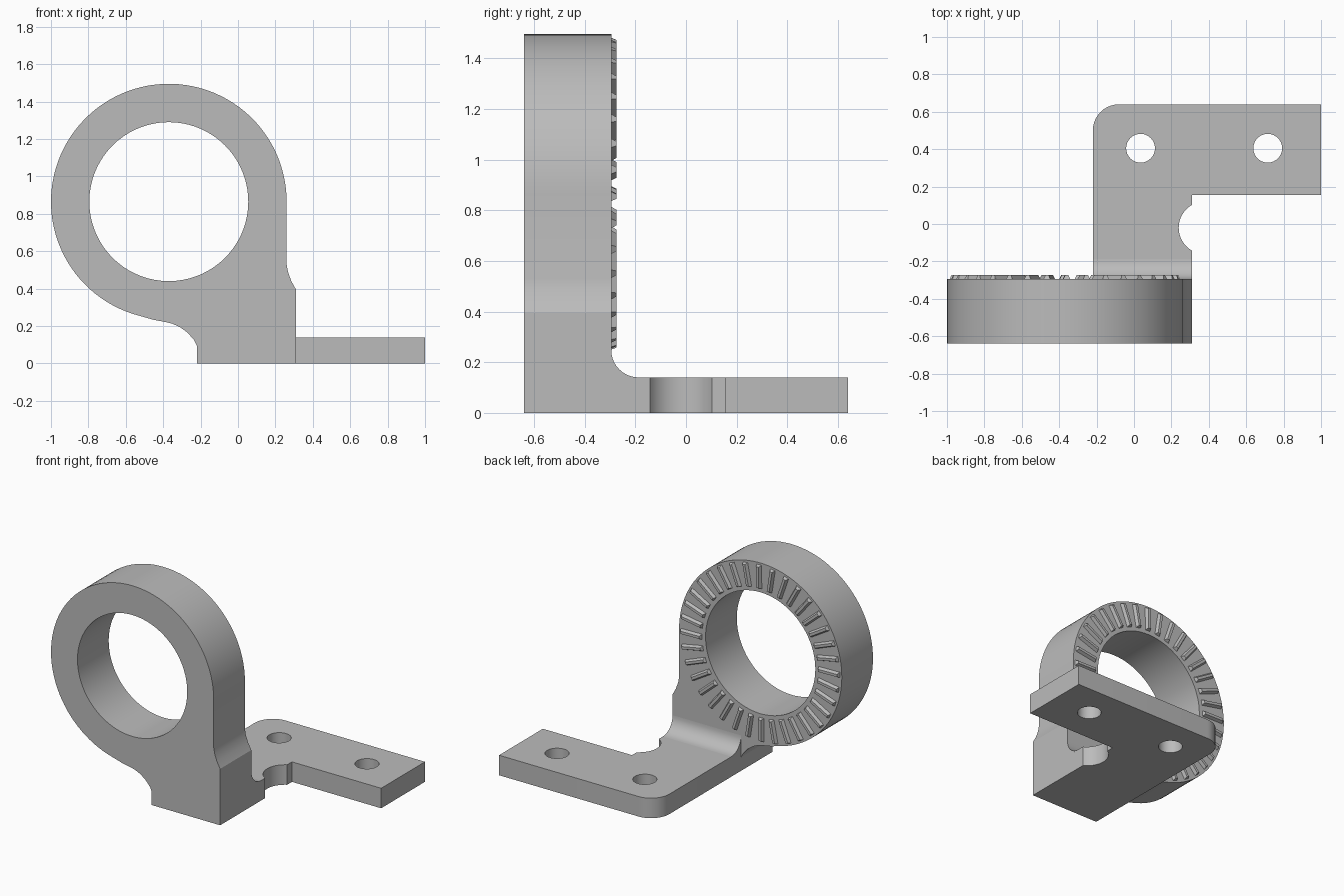
import bpy
import bmesh
from math import sin, cos, pi, radians, asin
from mathutils import Matrix, Vector

cube = bpy.data.objects.get("Cube")
if cube:
    bpy.data.objects.remove(cube, do_unlink=True)

grey = bpy.data.materials.new("plain_grey")
grey.use_nodes = True
grey.diffuse_color = (0.5, 0.5, 0.5, 1)
grey.node_tree.nodes["Principled BSDF"].inputs["Base Color"].default_value = (0.5, 0.5, 0.5, 1)


def arc(cx, cy, r, start, end, steps):
    """Points along an arc, angles in degrees."""
    angles = [radians(start + (end - start) * i / steps) for i in range(steps + 1)]
    return [(cx + r * cos(a), cy + r * sin(a)) for a in angles]


def circle(cx, cy, r, steps):
    return arc(cx, cy, r, 0, 360, steps)[:-1]


def finish(name, bm, smooth=True):
    bmesh.ops.recalc_face_normals(bm, faces=bm.faces)
    mesh = bpy.data.meshes.new(name)
    bm.to_mesh(mesh)
    bm.free()
    mesh.materials.append(grey)
    obj = bpy.data.objects.new(name, mesh)
    bpy.context.collection.objects.link(obj)
    if smooth:
        bpy.ops.object.select_all(action="DESELECT")
        obj.select_set(True)
        bpy.context.view_layer.objects.active = obj
        bpy.ops.object.shade_smooth_by_angle(angle=radians(25))
    return obj


def extrude_outline(name, loops, place, low, high):
    """Fill an outline with holes and extrude it; place maps (u, v, depth) to space."""
    bm = bmesh.new()
    for loop in loops:
        verts = [bm.verts.new(place(u, v, low)) for u, v in loop]
        for a, b in zip(verts, verts[1:] + verts[:1]):
            bm.edges.new((a, b))
    bmesh.ops.triangle_fill(bm, edges=bm.edges[:], use_beauty=True)
    result = bmesh.ops.extrude_face_region(bm, geom=bm.faces[:])
    shift = Vector(place(0, 0, high)) - Vector(place(0, 0, low))
    moved = [g for g in result["geom"] if isinstance(g, bmesh.types.BMVert)]
    bmesh.ops.translate(bm, verts=moved, vec=shift)
    return finish(name, bm)


CX, CZ, RING = -0.37, 0.865, 0.63
LEFT, RIGHT, BACK = -0.22, 0.31, -0.295

# Upright ring with its foot
upright = arc(CX, CZ, RING, 0, 256, 72)
upright += [(-0.45, 0.233), (-0.39, 0.222), (-0.35, 0.212), (-0.31, 0.194),
            (-0.27, 0.165), (-0.235, 0.125), (LEFT, 0.095), (LEFT, 0), (RIGHT, 0),
            (RIGHT, 0.395), (0.285, 0.44), (0.267, 0.49), (0.26, 0.53)]
extrude_outline("ring_upright", [upright, circle(CX, CZ, 0.425, 72)],
                lambda u, v, d: (u, d, v), -0.64, BACK)

# Base plate with side notch, rounded corner and two bolt holes
half = math_half = asin(0.122 / 0.141) * 180 / pi
plate = [(LEFT, BACK), (RIGHT, BACK)]
plate += arc(0.38, -0.02, 0.141, 180 + half, 180 - half, 16)
plate += [(RIGHT, 0.155), (1, 0.155), (1, 0.64)]
plate += arc(-0.08, 0.5, 0.14, 90, 180, 10)
holes = [circle(x, 0.405, 0.077, 32) for x in (0.035, 0.715)]
extrude_outline("base_plate", [plate] + holes, lambda u, v, d: (u, v, d), 0, 0.14)

# Concave fillet where the plate meets the upright
fillet = [(BACK, 0.14)] + arc(-0.187, 0.248, 0.108, 270, 180, 10)
extrude_outline("plate_fillet", [fillet], lambda u, v, d: (d, u, v), LEFT, RIGHT)

# Radial grip teeth on the back of the ring
bm = bmesh.new()
for i in range(36):
    turn = Matrix.Translation((CX, 0, CZ)) @ Matrix.Rotation(radians(10 * i + 1), 4, "Y")
    rings = []
    for y, inner, outer, w in ((BACK - 0.005, 0.45, 0.617, 0.021), (-0.274, 0.46, 0.607, 0.009)):
        corners = ((inner, -w), (outer, -w), (outer, w), (inner, w))
        rings.append([bm.verts.new(turn @ Vector((r, y, s))) for r, s in corners])
    low, high = rings
    bm.faces.new(low)
    bm.faces.new(high)
    for k in range(4):
        n = (k + 1) % 4
        bm.faces.new((low[k], low[n], high[n], high[k]))
finish("grip_teeth", bm, smooth=False)
